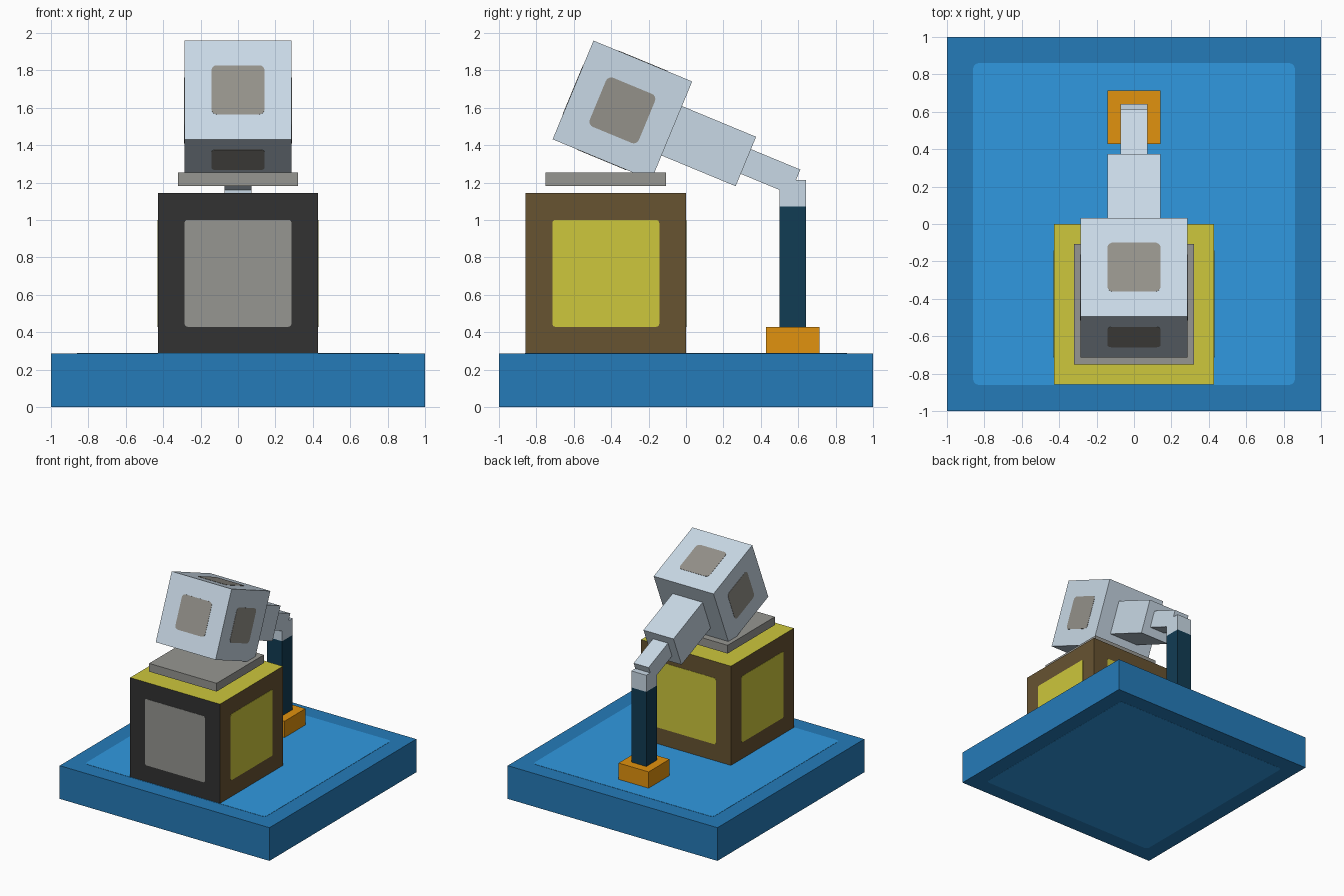
import bpy, bmesh
from math import radians, cos, sin, pi
from mathutils import Matrix, Vector

old = bpy.data.objects.get("Cube")
if old:
    bpy.data.objects.remove(old, do_unlink=True)


def material(name, rgb):
    """Flat material from 8-bit sRGB, converted to linear."""
    lin = [((c / 255 + 0.055) / 1.055) ** 2.4 for c in rgb]
    m = bpy.data.materials.new(name)
    m.use_nodes = True
    m.diffuse_color = (*lin, 1)
    m.node_tree.nodes["Principled BSDF"].inputs["Base Color"].default_value = (*lin, 1)
    return m


deep_blue = material("deep blue", (37, 123, 185))
bright_blue = material("bright blue", (48, 153, 224))
charcoal = material("charcoal", (50, 50, 50))
grey = material("grey", (150, 150, 145))
warm_grey = material("warm grey", (148, 145, 138))
brown = material("brown", (103, 83, 49))
yellow = material("yellow", (205, 199, 60))
pale_blue = material("pale blue", (201, 217, 230))
navy = material("navy", (17, 60, 84))
orange = material("orange", (225, 146, 14))


def finish(name, bm, frame, mats):
    bmesh.ops.recalc_face_normals(bm, faces=bm.faces)
    me = bpy.data.meshes.new(name)
    bm.to_mesh(me)
    bm.free()
    for m in mats:
        me.materials.append(m)
    ob = bpy.data.objects.new(name, me)
    ob.matrix_world = frame
    bpy.context.collection.objects.link(ob)
    return ob


def box(name, centre, size, *mats, frame=Matrix()):
    bm = bmesh.new()
    bmesh.ops.create_cube(bm, size=1)
    bmesh.ops.scale(bm, vec=size, verts=bm.verts)
    return finish(name, bm, frame @ Matrix.Translation(centre), mats)


def panel(name, centre, normal, side, radius, mat, frame=Matrix()):
    """Thin rounded square lying on a face, barely proud of it."""
    h, n = side / 2 - radius, 4
    bm = bmesh.new()
    ring = []
    for k, (sx, sy) in enumerate([(1, 1), (-1, 1), (-1, -1), (1, -1)]):
        for i in range(n + 1):
            a = (k + i / n) * pi / 2
            ring.append(bm.verts.new((sx * h + radius * cos(a), sy * h + radius * sin(a), 0.002)))
    face = bm.faces.new(ring)
    ext = bmesh.ops.extrude_face_region(bm, geom=[face])
    moved = [v for v in ext["geom"] if isinstance(v, bmesh.types.BMVert)]
    bmesh.ops.translate(bm, vec=(0, 0, -0.004), verts=moved)
    turn = Vector(normal).to_track_quat('Z', 'Y').to_matrix().to_4x4()
    return finish(name, bm, frame @ Matrix.Translation(centre) @ turn, [mat])


# Base slab with inset squares above and below
box("base_slab", (0, 0, 0.143), (2, 2, 0.286), deep_blue)
panel("base_top_panel", (0, 0, 0.286), (0, 0, 1), 1.72, 0.03, bright_blue)
panel("base_bottom_panel", (0, 0, 0.001), (0, 0, -1), 1.72, 0.03, bright_blue)

# Large box: dark front, yellow top, brown elsewhere
size = 0.857
mid = Vector((0, -size / 2, 0.286 + size / 2))
body = box("main_box", mid, (size,) * 3, brown, charcoal, yellow)
for f in body.data.polygons:
    f.material_index = 1 if f.normal.y < -0.5 else 2 if f.normal.z > 0.5 else 0
for name, d, mat in [("front", (0, -1, 0), grey), ("back", (0, 1, 0), yellow),
                     ("left", (1, 0, 0), yellow), ("right", (-1, 0, 0), yellow)]:
    panel("box_panel_" + name, mid + Vector(d) * size / 2, d, 0.571, 0.015, mat)

# Plate floating over the box
box("plate", (0, -0.429, 1.218), (0.643, 0.643, 0.071), grey)

# Tilted head with stepped arm behind it
tilt = Matrix.Translation((0, -0.34, 1.586)) @ Matrix.Rotation(radians(-22.5), 4, 'X')
box("head", (0, 0, 0), (0.571,) * 3, pale_blue, frame=tilt)
for name, d in [("front", (0, -1, 0)), ("top", (0, 0, 1)), ("bottom", (0, 0, -1)),
                ("left", (1, 0, 0)), ("right", (-1, 0, 0))]:
    panel("head_panel_" + name, Vector(d) * 0.2855, d, 0.284, 0.03, warm_grey, frame=tilt)
box("arm_thick", (0, 0.5, 0), (0.286, 0.429, 0.286), pale_blue, frame=tilt)
box("arm_thin", (0, 0.857, 0), (0.143, 0.286, 0.143), pale_blue, frame=tilt)

# Supporting post
box("post_foot", (0, 0.571, 0.357), (0.286, 0.286, 0.143), orange)
box("post", (0, 0.571, 0.75), (0.143, 0.143, 0.643), navy)
box("post_cap", (0, 0.571, 1.143), (0.143, 0.143, 0.143), pale_blue)
